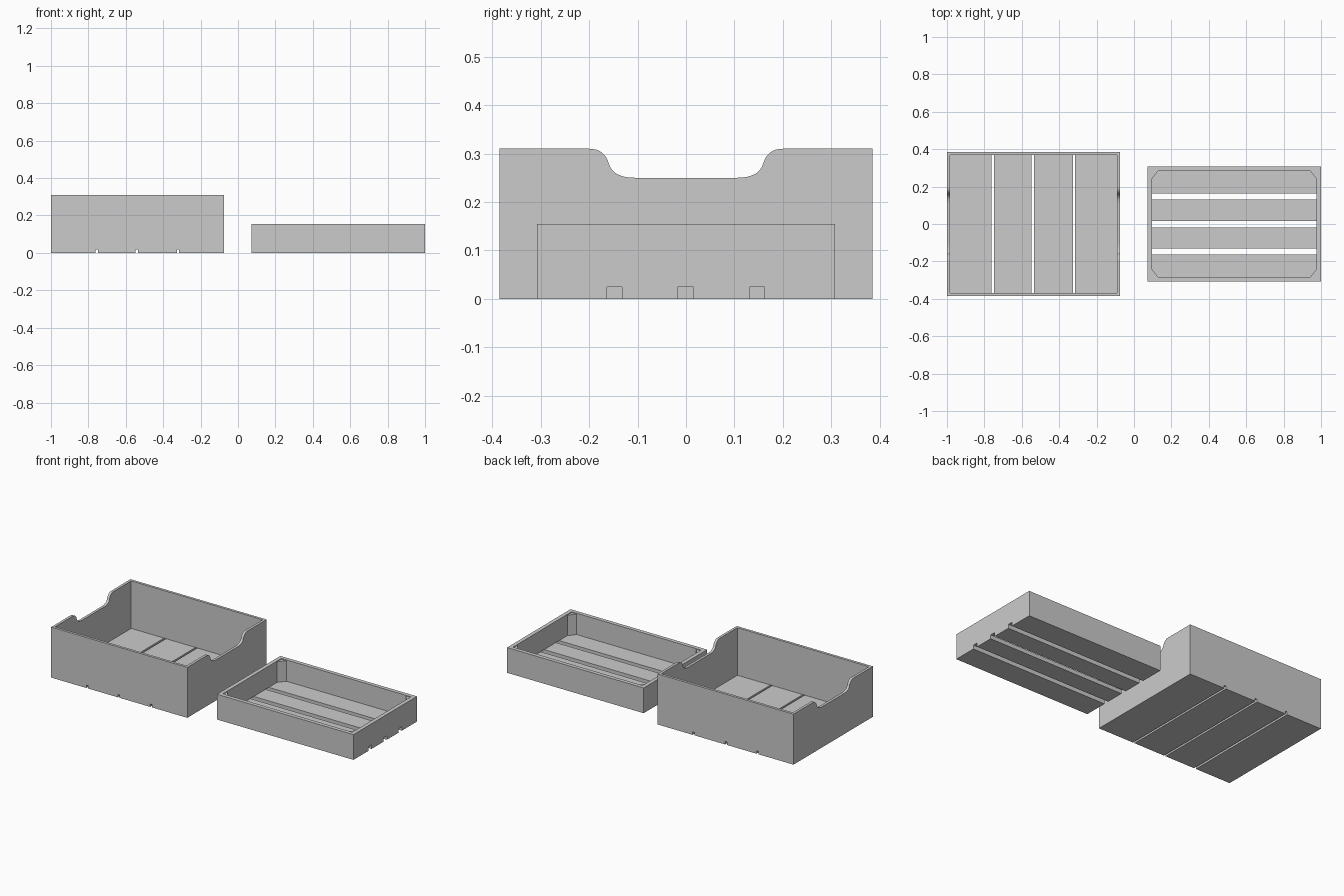
import bpy, bmesh
from mathutils import Vector

if "Cube" in bpy.data.objects:
    bpy.data.objects.remove(bpy.data.objects["Cube"])


def prism(name, pts, direction):
    """Extrude a planar polygon along a vector."""
    bm = bmesh.new()
    face = bm.faces.new([bm.verts.new(p) for p in pts])
    res = bmesh.ops.extrude_face_region(bm, geom=[face])
    verts = [v for v in res["geom"] if isinstance(v, bmesh.types.BMVert)]
    bmesh.ops.translate(bm, verts=verts, vec=Vector(direction))
    bmesh.ops.recalc_face_normals(bm, faces=bm.faces[:])
    mesh = bpy.data.meshes.new(name)
    bm.to_mesh(mesh)
    bm.free()
    obj = bpy.data.objects.new(name, mesh)
    bpy.context.collection.objects.link(obj)
    return obj


def box(name, x0, x1, y0, y1, z0, z1):
    pts = [(x0, y0, z0), (x1, y0, z0), (x1, y1, z0), (x0, y1, z0)]
    return prism(name, pts, (0, 0, z1 - z0))


def quad_bezier(a, b, c, n=8):
    a, b, c = Vector(a), Vector(b), Vector(c)
    return [a * (1 - t) ** 2 + b * 2 * t * (1 - t) + c * t * t
            for t in (i / n for i in range(n + 1))]


# Deep crate: floor slats running front to back
X0, X1, Y, H = -1.0, -0.075, 0.385, 0.31
T, FLOOR = 0.016, 0.018
for i, (a, b) in enumerate([(X0, -0.761), (-0.748, -0.547),
                            (-0.535, -0.327), (-0.315, X1)]):
    box(f"deep_crate_slat_{i + 1}", a, b, -Y, Y, 0, FLOOR)

# Deep crate: end walls with a curved hand dip
curve = quad_bezier((0.2, H), (0.168, H), (0.159, 0.278))
curve += quad_bezier((0.159, 0.278), (0.15, 0.25), (0.105, 0.25))[1:]
half = [(Y, FLOOR), (Y, H)] + [tuple(p) for p in curve]
profile = half + [(-y, z) for y, z in reversed(half)]
for side, x in (("left", X0), ("right", X1 - T)):
    prism(f"deep_crate_{side}_end", [(x, y, z) for y, z in profile], (T, 0, 0))

# Deep crate: long walls
for side, y in (("front", -Y), ("back", Y - T)):
    box(f"deep_crate_{side}_wall", X0 + T, X1 - T, y, y + T, FLOOR, H)

# Shallow tray: floor slats running left to right
X0, X1, Y, H = 0.072, 1.0, 0.308, 0.155
T, FLOOR = 0.024, 0.026
for i, (a, b) in enumerate([(-Y, -0.163), (-0.132, -0.018),
                            (0.016, 0.131), (0.162, Y)]):
    box(f"tray_slat_{i + 1}", X0, X1, a, b, 0, FLOOR - 0.002)

# Shallow tray: walls resting on the slats
for side, y in (("front", -Y), ("back", Y - T)):
    box(f"tray_{side}_wall", X0, X1, y, y + T, FLOOR - 0.002, H)
for side, x in (("left", X0), ("right", X1 - T)):
    box(f"tray_{side}_end", x, x + T, -Y + T, Y - T, FLOOR - 0.002, H)

# Shallow tray: triangular corner posts
for cx, sx in ((X0 + T, 1), (X1 - T, -1)):
    for sy in (-1, 1):
        cy = sy * (Y - T)
        prism(f"tray_corner_post_{'left' if sx > 0 else 'right'}_{'front' if sy < 0 else 'back'}",
              [(cx, cy, FLOOR - 0.002), (cx + sx * 0.034, cy, FLOOR - 0.002),
               (cx, cy - sy * 0.042, FLOOR - 0.002)], (0, 0, H - FLOOR - 0.003))
